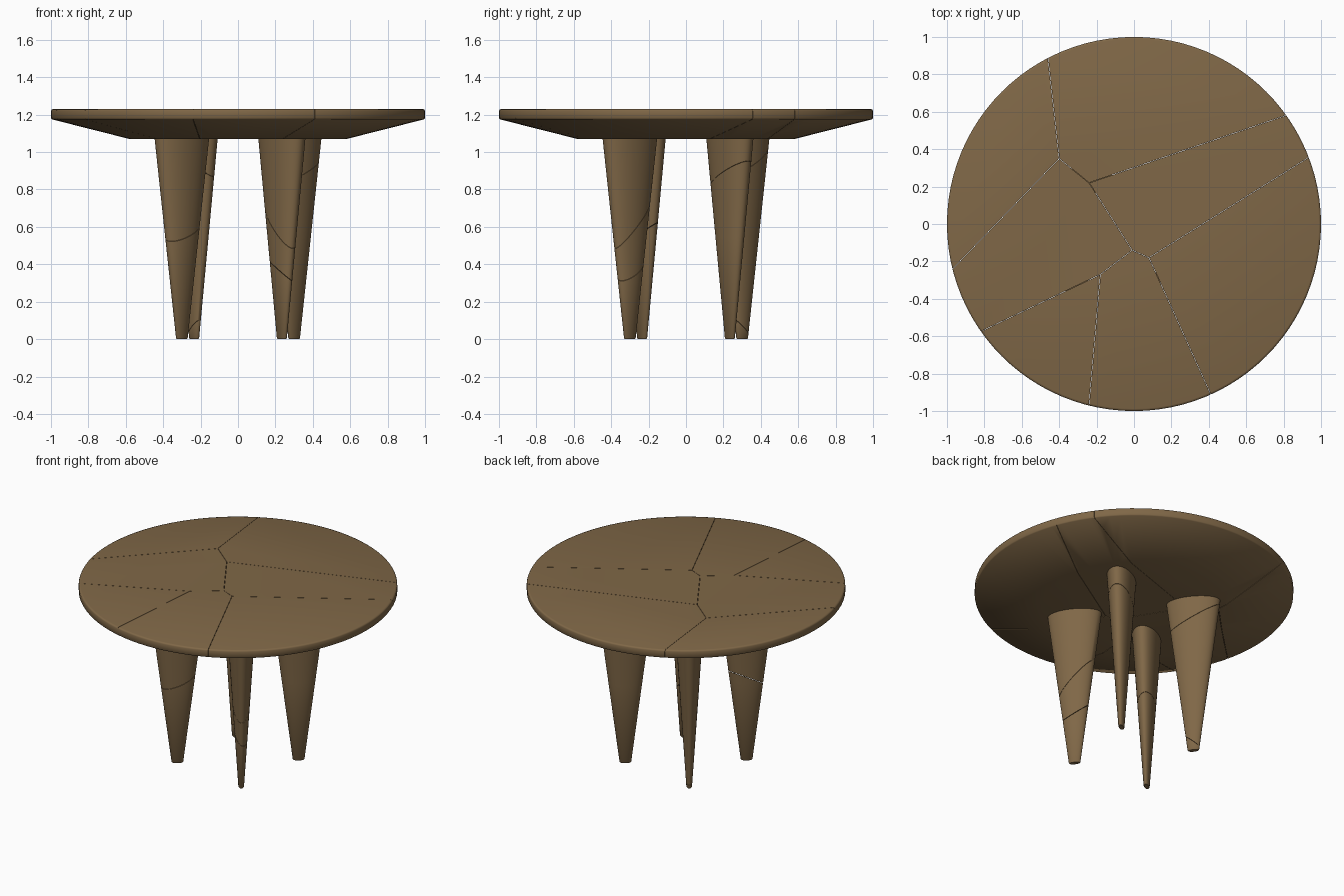
import bpy, bmesh
from math import sin, cos, pi, radians
from mathutils import Vector

if "Cube" in bpy.data.objects:
    bpy.data.objects.remove(bpy.data.objects["Cube"])

GAP = 0.001
wood = bpy.data.materials.new("brown_wood")
wood.diffuse_color = (0.215, 0.137, 0.063, 1)
wood.use_nodes = True
wood.node_tree.nodes["Principled BSDF"].inputs["Base Color"].default_value = wood.diffuse_color


def loft(rings):
    """Closed solid from a stack of rings with equal point counts."""
    bm = bmesh.new()
    loops = [[bm.verts.new(p) for p in ring] for ring in rings]
    n = len(loops[0])
    for a, b in zip(loops, loops[1:]):
        for i in range(n):
            j = (i + 1) % n
            bm.faces.new((a[i], a[j], b[j], b[i]))
    bm.faces.new(loops[0][::-1])
    bm.faces.new(loops[-1])
    return bm


def cut(bm, co, normal):
    """Keep the side behind the plane and cap the opening."""
    no = Vector(normal).normalized()
    geom = bm.verts[:] + bm.edges[:] + bm.faces[:]
    bmesh.ops.bisect_plane(bm, geom=geom, dist=1e-6, plane_co=Vector(co) - no * GAP,
                           plane_no=no, clear_outer=True)
    rim = [e for e in bm.edges if e.is_boundary]
    if rim:
        bmesh.ops.holes_fill(bm, edges=rim, sides=0)


def finish(bm, name):
    bmesh.ops.recalc_face_normals(bm, faces=bm.faces[:])
    me = bpy.data.meshes.new(name)
    bm.to_mesh(me)
    bm.free()
    me.materials.append(wood)
    ob = bpy.data.objects.new(name, me)
    bpy.context.collection.objects.link(ob)
    return ob


# Tabletop: thin disc with a sloping underside
def tabletop():
    profile = [(0.58, 1.07), (0.995, 1.175), (1.0, 1.182), (1.0, 1.22), (0.997, 1.227), (0.988, 1.23)]
    n = 96
    return loft([[(r * cos(2 * pi * i / n), r * sin(2 * pi * i / n), z) for i in range(n)]
                 for r, z in profile])


# Crack joints on the tabletop and where cracks meet the rim
v1, v2, v3, v4, v5 = (-.40, .35), (-.24, .22), (-.01, -.14), (.08, -.18), (-.18, -.27)
r1, r2, r3, r4 = (-.46, .89), (-.96, -.23), (.81, .58), (.94, .36)
r5, r6, r7 = (.41, -.91), (-.81, -.57), (-.24, -.96)
# Each piece is bounded by a counter-clockwise chain of cracks
chains = [[r1, v1, v2, r3], [r2, v1, r1], [r6, v5, v3, v2, v1, r2],
          [r3, v2, v3, v4, r4], [r4, v4, r5], [r5, v4, v3, v5, r7], [r7, v5, r6]]
for k, chain in enumerate(chains):
    bm = tabletop()
    for (ax, ay), (bx, by) in zip(chain, chain[1:]):
        cut(bm, (ax, ay, 1.1), (by - ay, ax - bx, 0))
    finish(bm, f"tabletop_piece_{k + 1}")


# Legs: tapered oval posts, long axis pointing outward
def leg(ang):
    n, c, s = 48, cos(ang), sin(ang)
    rings = []
    for z, a, b in [(0, .032, .014), (.006, .037, .018), (.55, .106, .053), (1.07, .172, .086)]:
        ring = []
        for i in range(n):
            t = 2 * pi * i / n
            u, v = .381 + a * cos(t), b * sin(t)
            ring.append((u * c - v * s, u * s + v * c, z))
        rings.append(ring)
    return loft(rings)


# Break planes per leg: (height at leg centre, slope in x, slope in y), top to bottom
legs = {
    "back_right_leg": (38, [(.88, .35, .3)]),
    "back_left_leg": (128, [(.95, -.6, .2), (.06, .5, -.7)]),
    "front_left_leg": (218, [(.57, .05, .6)]),
    "front_right_leg": (308, [(.59, -.6, .9), (.36, -.8, .1)]),
}
for name, (deg, breaks) in legs.items():
    ang = radians(deg)
    x, y = .381 * cos(ang), .381 * sin(ang)
    for k in range(len(breaks) + 1):
        bm = leg(ang)
        if k > 0:
            z, sx, sy = breaks[k - 1]
            cut(bm, (x, y, z), (-sx, -sy, 1))
        if k < len(breaks):
            z, sx, sy = breaks[k]
            cut(bm, (x, y, z), (sx, sy, -1))
        finish(bm, f"{name}_piece_{k + 1}")

# Smooth shading with crisp break edges
for ob in bpy.data.objects:
    ob.select_set(True)
bpy.context.view_layer.objects.active = bpy.data.objects[0]
bpy.ops.object.shade_smooth_by_angle(angle=radians(50))
